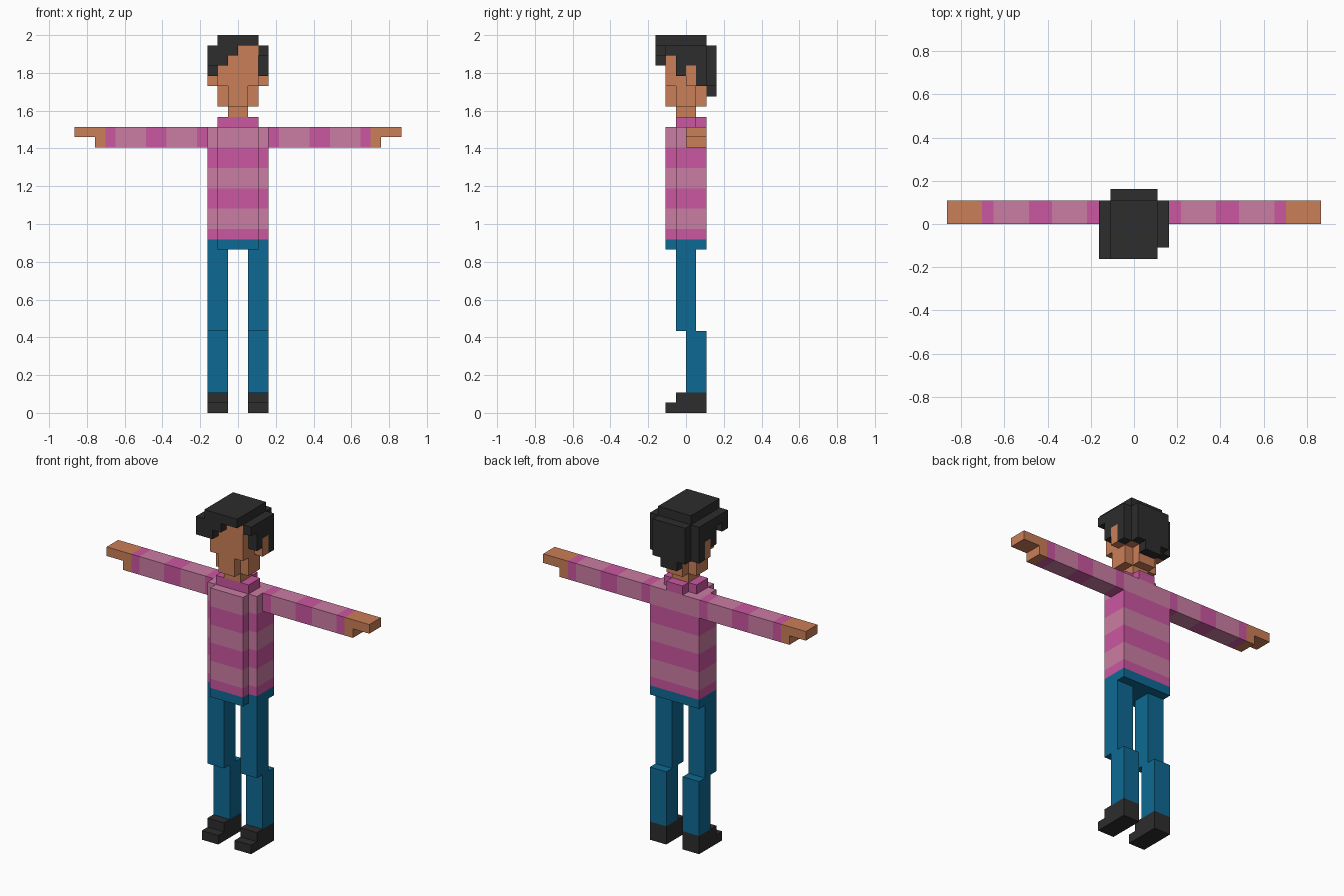
import bpy, bmesh

if "Cube" in bpy.data.objects:
    bpy.data.objects.remove(bpy.data.objects["Cube"])

U = 2 / 37  # one block; the figure is 37 blocks tall


def srgb(*rgb):
    f = lambda c: c / 12.92 if c <= 0.04045 else ((c + 0.055) / 1.055) ** 2.4
    return [f(c / 255) for c in rgb] + [1]


COLOURS = {
    "skin": srgb(202, 126, 87),
    "charcoal": srgb(45, 45, 45),
    "light_pink": srgb(203, 125, 163),
    "deep_pink": srgb(203, 87, 161),
    "denim_blue": srgb(13, 105, 147),
}
MATS = {}
for name, col in COLOURS.items():
    MATS[name] = bpy.data.materials.new(name)
    MATS[name].diffuse_color = col


def part(name, boxes, colour, mirror=False):
    """Blocks (x0,x1,y0,y1,z0,z1[,colour]) in block units become one object."""
    bm = bmesh.new()
    names = []
    for b in boxes:
        c = b[6] if len(b) > 6 else colour
        if c not in names:
            names.append(c)
        v = [bm.verts.new((x * U, y * U, z * U))
             for x in b[0:2] for y in b[2:4] for z in b[4:6]]
        for q in ((0, 1, 3, 2), (4, 6, 7, 5), (0, 4, 5, 1),
                  (2, 3, 7, 6), (0, 2, 6, 4), (1, 5, 7, 3)):
            bm.faces.new([v[i] for i in q]).material_index = names.index(c)
    # drop the pairs of hidden faces where equal blocks touch
    seen = {}
    for f in bm.faces:
        key = tuple(round(k, 4) for k in (*f.calc_center_median(), f.calc_area()))
        seen.setdefault(key, []).append(f)
    bmesh.ops.delete(bm, geom=[f for fs in seen.values() if len(fs) > 1 for f in fs],
                     context='FACES')
    bmesh.ops.recalc_face_normals(bm, faces=bm.faces)
    me = bpy.data.meshes.new(name)
    bm.to_mesh(me)
    bm.free()
    for n in names:
        me.materials.append(MATS[n])
    ob = bpy.data.objects.new(name, me)
    bpy.context.collection.objects.link(ob)
    if mirror:
        ob.modifiers.new("mirror", 'MIRROR').use_mirror_merge = False
    return ob


# legs and shoes
part("shoes", [(1, 3, -2, 2, 0, 1), (1, 3, -1, 2, 1, 2)], "charcoal", True)
part("shins", [(1, 3, 0, 2, 2, 8)], "denim_blue", True)
part("thighs", [(1, 3, -1, 1, 8, 16)], "denim_blue", True)

# hips and striped jumper: a wide back slab with a narrower front slab
SLABS = [(-3, 3, -1, 2), (-2, 2, -2, -1)]
part("hips", [s + (16, 17) for s in SLABS], "denim_blue")
P = ("deep_pink", "light_pink")
levels = [17, 18, 20, 22, 24, 26, 28]
part("jumper", [s + (a, b, P[i % 2]) for s in SLABS
                for i, (a, b) in enumerate(zip(levels, levels[1:]))], P[0])
part("collar", [(-2, 2, -1, 1, 28, 29), (-1, 1, 1, 2, 28, 29)], "deep_pink")

# striped sleeves and hands
cuts = [3, 4, 7, 9, 12, 13]
part("sleeves", [(a, b, 0, 2, 26, 28, P[i % 2])
                 for i, (a, b) in enumerate(zip(cuts, cuts[1:]))], P[0], True)
part("hands", [(13, 16, 0, 2, 27, 28), (13, 14, 0, 2, 26, 27)], "skin", True)

# neck, jaw, head and ears
part("neck", [(-1, 1, -1, 1, 29, 30)], "skin")
part("jaw", [(-2, 2, -1, 1, 30, 32), (-1, 1, -2, -1, 30, 32),
             (-1, 1, 1, 2, 30, 32)], "skin")
part("head", [(-2, 2, -2, 2, 32, 36)], "skin")
part("ears", [(2, 3, 0, 1, 32, 34)], "skin", True)

# hair: cap, stepped sides, back and swept fringe
part("hair_cap", [(-2, 2, -3, 2, 36, 37)], "charcoal")
part("hair_sides", [(2, 3, -2, -1, 35, 36), (2, 3, -1, 0, 33, 36),
                    (2, 3, 0, 1, 34, 36), (2, 3, 1, 2, 32, 36)], "charcoal", True)
part("hair_back", [(-2, 2, 2, 3, 32, 36), (-1, 1, 2, 3, 31, 32)], "charcoal")
part("hair_fringe", [(-3, -1, -3, -2, 34, 36), (-1, 0, -3, -2, 35, 36)], "charcoal")

for m in bpy.data.materials:
    if m.users and not m.is_grease_pencil:
        m.use_nodes = True
        m.node_tree.nodes["Principled BSDF"].inputs["Base Color"].default_value = m.diffuse_color
